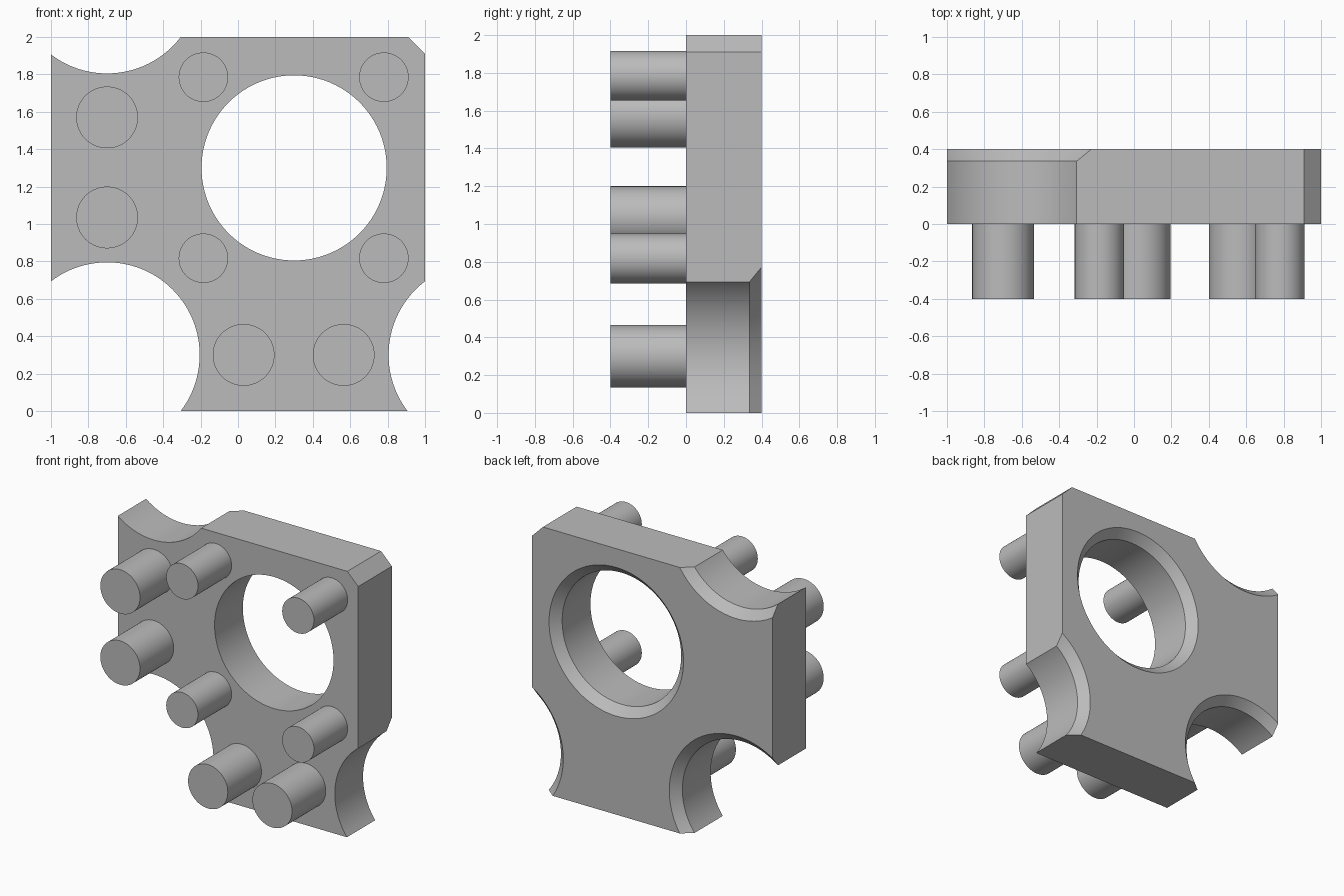
import bpy, bmesh, math
from mathutils import Matrix, Vector

cube = bpy.data.objects.get("Cube")
if cube:
    bpy.data.objects.remove(cube, do_unlink=True)

SEGMENTS = 96
DEPTH = 0.4

grey = bpy.data.materials.new("plain grey")
grey.use_nodes = True
grey.diffuse_color = (0.5, 0.5, 0.5, 1)
grey.node_tree.nodes["Principled BSDF"].inputs["Base Color"].default_value = (0.5, 0.5, 0.5, 1)


def make_object(name, bm):
    bmesh.ops.recalc_face_normals(bm, faces=bm.faces)
    mesh = bpy.data.meshes.new(name)
    bm.to_mesh(mesh)
    bm.free()
    mesh.materials.append(grey)
    obj = bpy.data.objects.new(name, mesh)
    bpy.context.collection.objects.link(obj)
    return obj


def smooth(obj):
    bpy.ops.object.select_all(action='DESELECT')
    obj.select_set(True)
    bpy.context.view_layer.objects.active = obj
    bpy.ops.object.shade_smooth_by_angle(angle=math.radians(25))


def add_round(bm, x, z, rings):
    """Closed round solid along y, from (y, radius) rings."""
    loops = []
    for y, r in rings:
        loops.append([bm.verts.new((x + r * math.cos(a), y, z + r * math.sin(a)))
                      for a in (math.tau * i / SEGMENTS for i in range(SEGMENTS))])
    for low, high in zip(loops, loops[1:]):
        for i in range(SEGMENTS):
            j = (i + 1) % SEGMENTS
            bm.faces.new((low[i], low[j], high[j], high[i]))
    bm.faces.new(loops[0])
    bm.faces.new(loops[-1])


# Plate: square outline with one clipped upper corner, extruded backwards
bm = bmesh.new()
outline = [(-1, 0), (1, 0), (1, 1.91), (0.91, 2), (-1, 2)]
face = bm.faces.new([bm.verts.new((x, 0, z)) for x, z in outline])
extruded = bmesh.ops.extrude_face_region(bm, geom=[face])["geom"]
bmesh.ops.translate(bm, vec=(0, DEPTH, 0),
                    verts=[v for v in extruded if isinstance(v, bmesh.types.BMVert)])
plate = make_object("plate", bm)

# Bores: a full hole and three edge cut-outs, all bevelled at the back
RADIUS, BEVEL, OVER = 0.495, 0.064, 0.1
bore_rings = [(-OVER, RADIUS), (DEPTH - BEVEL, RADIUS), (DEPTH + OVER, RADIUS + BEVEL + OVER)]
bm = bmesh.new()
for x, z in [(0.3, 1.3), (-0.7, 0.3), (1.3, 0.3), (-0.7, 2.3)]:
    add_round(bm, x, z, bore_rings)
cutter = make_object("bore_cutter", bm)
cutter.hide_render = True

cut = plate.modifiers.new("bores", 'BOOLEAN')
cut.operation = 'DIFFERENCE'
cut.solver = 'EXACT'
cut.object = cutter
bpy.context.view_layer.objects.active = plate
bpy.ops.object.modifier_apply(modifier=cut.name)
bpy.data.objects.remove(cutter, do_unlink=True)
smooth(plate)


# Pegs on the front: four thin ones around the hole, two thick pairs
def peg(name, x, z, radius):
    bm = bmesh.new()
    add_round(bm, x, z, [(-DEPTH, radius), (0, radius)])
    smooth(make_object(name, bm))


for level, z in (("lower", 0.817), ("upper", 1.785)):
    for side, x in (("right", -0.185), ("left", 0.78)):
        peg(f"thin_peg_{level}_{side}", x, z, 0.132)

for level, z in (("lower", 1.035), ("upper", 1.57)):
    peg(f"thick_side_peg_{level}", -0.7, z, 0.165)
for side, x in (("right", 0.03), ("left", 0.565)):
    peg(f"thick_bottom_peg_{side}", x, 0.3, 0.165)
